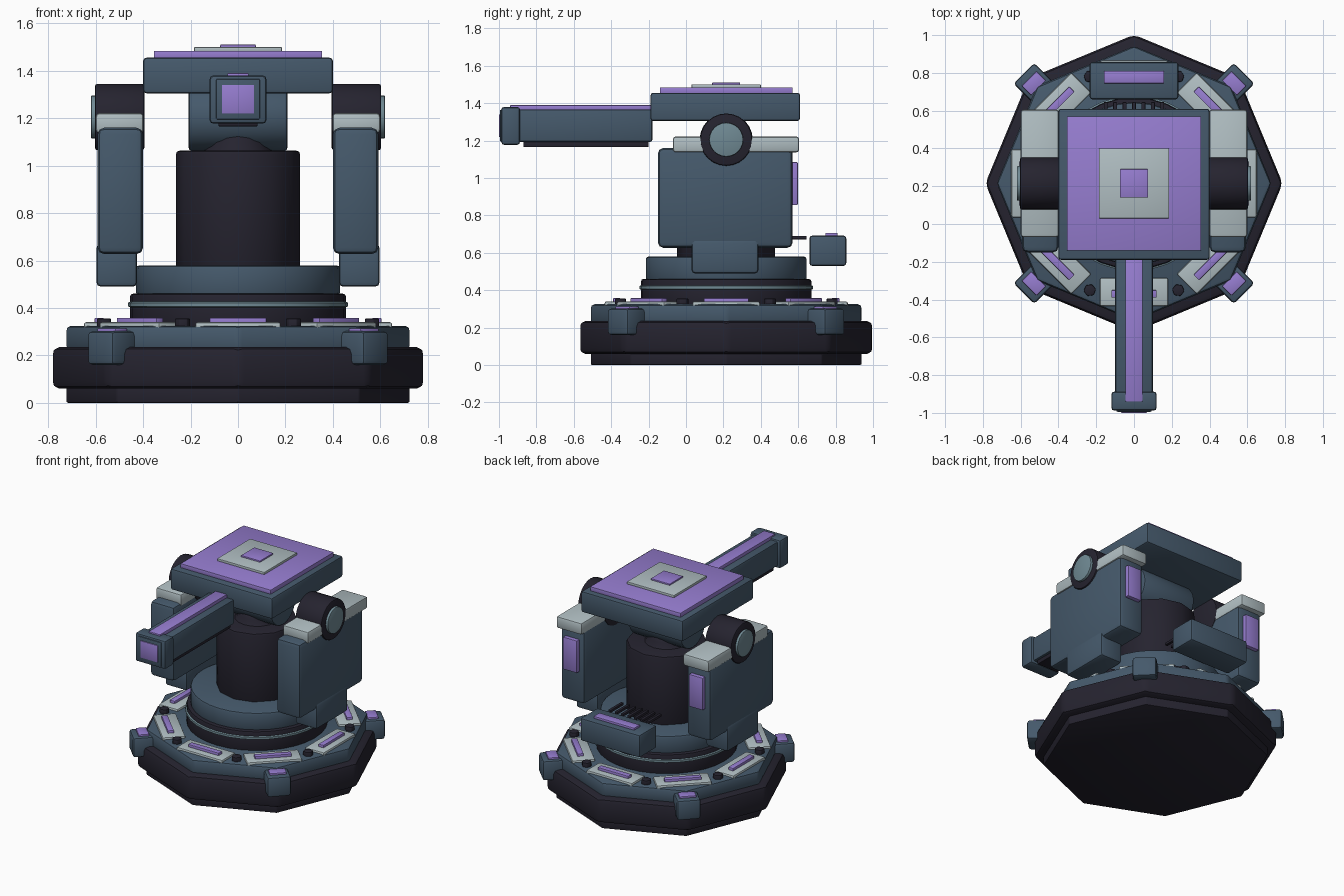
import bpy, bmesh, math
from mathutils import Matrix, Vector

if "Cube" in bpy.data.objects:
    bpy.data.objects.remove(bpy.data.objects["Cube"], do_unlink=True)

CY = 0.215  # y of the turning axis


def make_material(name, rgb):
    lin = [((c / 255 + 0.055) / 1.055) ** 2.4 for c in rgb] + [1.0]
    m = bpy.data.materials.new(name)
    m.use_nodes = True
    m.diffuse_color = lin
    m.node_tree.nodes["Principled BSDF"].inputs["Base Color"].default_value = lin
    return m


DARK = make_material("charcoal", (37, 35, 47))
SLATE = make_material("slate blue", (69, 89, 107))
GREY = make_material("pale grey", (176, 190, 194))
PURPLE = make_material("violet", (150, 125, 208))
STEEL = make_material("steel", (112, 138, 148))


def finish(name, bm, mat, bevel, matrix=None):
    """Round the hard edges, place the mesh and shade it."""
    bmesh.ops.recalc_face_normals(bm, faces=bm.faces)
    if bevel:
        hard = [e for e in bm.edges if e.calc_face_angle(0) > 0.6]
        bmesh.ops.bevel(bm, geom=hard, offset=bevel, segments=2,
                        profile=0.5, affect='EDGES', clamp_overlap=True)
    if matrix:
        bm.transform(matrix)
    mesh = bpy.data.meshes.new(name)
    bm.to_mesh(mesh)
    bm.free()
    mesh.materials.append(mat)
    ob = bpy.data.objects.new(name, mesh)
    bpy.context.collection.objects.link(ob)
    bpy.ops.object.select_all(action='DESELECT')
    ob.select_set(True)
    bpy.context.view_layer.objects.active = ob
    bpy.ops.object.shade_smooth_by_angle(angle=math.radians(35))
    return ob


def box(name, x, y, z, mat, bevel=0.012, matrix=None):
    """Box from (low, high) ranges."""
    bm = bmesh.new()
    bmesh.ops.create_cube(bm, size=1)
    for v in bm.verts:
        v.co = Vector([r[0] if c < 0 else r[1] for c, r in zip(v.co, (x, y, z))])
    return finish(name, bm, mat, bevel, matrix)


def lathe(name, profile, sides, mat, bevel=0.0, matrix=None):
    """Closed solid of revolution from (radius, height) points."""
    bm = bmesh.new()
    rings = []
    for r, z in profile:
        rings.append([bm.verts.new((r * math.cos(a), r * math.sin(a), z))
                      for a in (2 * math.pi * i / sides for i in range(sides))])
    for low, high in zip(rings, rings[1:]):
        for i in range(sides):
            j = (i + 1) % sides
            bm.faces.new((low[i], low[j], high[j], high[i]))
    bm.faces.new(rings[0][::-1])
    bm.faces.new(rings[-1])
    return finish(name, bm, mat, bevel, matrix or Matrix.Translation((0, CY, 0)))


def drum(name, r, z0, z1, sides, mat, bevel=0.0, matrix=None):
    return lathe(name, [(r, z0), (r, z1)], sides, mat, bevel, matrix)


def around(deg):
    """Frame on the turning axis whose +x points outward at the given angle."""
    return Matrix.Translation((0, CY, 0)) @ Matrix.Rotation(math.radians(deg), 4, 'Z')


# Octagonal base
drum("base_foot", 0.725, 0, 0.08, 8, DARK, 0.008)
drum("base_skirt", 0.787, 0.06, 0.235, 8, DARK, 0.03)
drum("base_deck", 0.727, 0.22, 0.325, 8, SLATE, 0.02)

# Deck tiles, light strips and bolts
for k in range(8):
    f = around(45 * k)
    box("deck_tile", (0.5, 0.65), (-0.18, 0.18), (0.31, 0.34), GREY, 0.01, f)
    box("deck_light", (0.565, 0.605), (-0.12, 0.12), (0.33, 0.358), PURPLE, 0.004, f)
    drum("deck_bolt", 0.033, 0.31, 0.355, 6, DARK, 0.004,
         around(45 * k + 22.5) @ Matrix.Translation((0.612, 0, 0)))

# Corner clamps
for k in range(4):
    f = around(45 + 90 * k)
    box("corner_clamp", (0.68, 0.825), (-0.078, 0.078), (0.16, 0.302), SLATE, 0.018, f)
    box("clamp_light", (0.715, 0.785), (-0.055, 0.055), (0.295, 0.314), PURPLE, 0.004, f)

# Turntable and central column
drum("turntable_ring", 0.455, 0.31, 0.46, 32, DARK, 0.012)
lathe("turntable_band", [(0.45, 0.4), (0.464, 0.407), (0.464, 0.422), (0.45, 0.429)],
      32, STEEL)
drum("turntable_top", 0.43, 0.45, 0.58, 32, SLATE, 0.015)
drum("column", 0.262, 0.56, 1.063, 12, DARK, 0.015)
lathe("column_neck", [(0.155, 1.05), (0.135, 1.075), (0.128, 1.1), (0.105, 1.14),
                      (0.085, 1.155)], 16, DARK)


def sideways(x, z=1.205):
    """Frame whose z axis runs along world x."""
    return Matrix.Translation((x, CY, z)) @ Matrix.Rotation(math.pi / 2, 4, 'Y')


drum("pivot_drum", 0.142, -0.208, 0.208, 24, SLATE, 0.012, sideways(0))

# Side pods with caps, hubs and brackets
for side, s in (("left", 1), ("right", -1)):
    def span(a, b):
        return (min(s * a, s * b), max(s * a, s * b))
    box(side + "_pod", span(0.4, 0.592), (-0.15, 0.57), (0.627, 1.16), SLATE, 0.028)
    box(side + "_pod_cap", span(0.398, 0.6), (-0.07, 0.605), (1.137, 1.222), GREY, 0.015)
    box(side + "_pod_bracket", span(0.425, 0.597), (0.03, 0.387), (0.49, 0.67), SLATE, 0.018)
    box(side + "_pod_light", span(0.44, 0.55), (0.56, 0.598), (0.855, 1.085), PURPLE, 0.006)
    drum(side + "_hub", 0.14, -0.104, 0.104, 24, DARK, 0.01, sideways(s * 0.499))
    drum(side + "_hub_disc", 0.091, -0.02, 0.02, 24, STEEL, 0.005, sideways(s * 0.6))

# Head with stacked square plates
box("head", (-0.4, 0.4), (-0.19, 0.61), (1.305, 1.455), SLATE, 0.014)
for name, h, z0, z1, mat in (("head_plate", 0.355, 1.45, 1.484, PURPLE),
                             ("head_inlay", 0.185, 1.48, 1.5, GREY),
                             ("head_button", 0.075, 1.495, 1.51, PURPLE)):
    box(name, (-h, h), (CY - h, CY + h), (z0, z1), mat, 0.003)

# Barrel and muzzle
box("barrel", (-0.1, 0.1), (-0.9, -0.18), (1.193, 1.367), SLATE, 0.012)
box("barrel_rail", (-0.083, 0.083), (-0.87, -0.2), (1.165, 1.2), DARK, 0.006)
box("barrel_light", (-0.045, 0.045), (-0.94, -0.185), (1.36, 1.39), PURPLE, 0.004)
box("muzzle", (-0.12, 0.12), (-0.988, -0.887), (1.177, 1.38), SLATE, 0.016)
box("muzzle_frame", (-0.092, 0.092), (-0.994, -0.97), (1.195, 1.365), SLATE, 0.004)
box("muzzle_light", (-0.068, 0.068), (-1.0, -0.98), (1.22, 1.34), PURPLE, 0.002)

# Rear module with connector rods
box("rear_module", (-0.235, 0.235), (0.66, 0.857), (0.53, 0.692), SLATE, 0.015)
box("rear_light", (-0.16, 0.16), (0.745, 0.81), (0.685, 0.707), PURPLE, 0.004)
for k in range(-3, 4):
    x = k * 0.05
    box("rear_rod", (x - 0.01, x + 0.01), (0.5, 0.645), (0.672, 0.69), DARK, 0.003)
